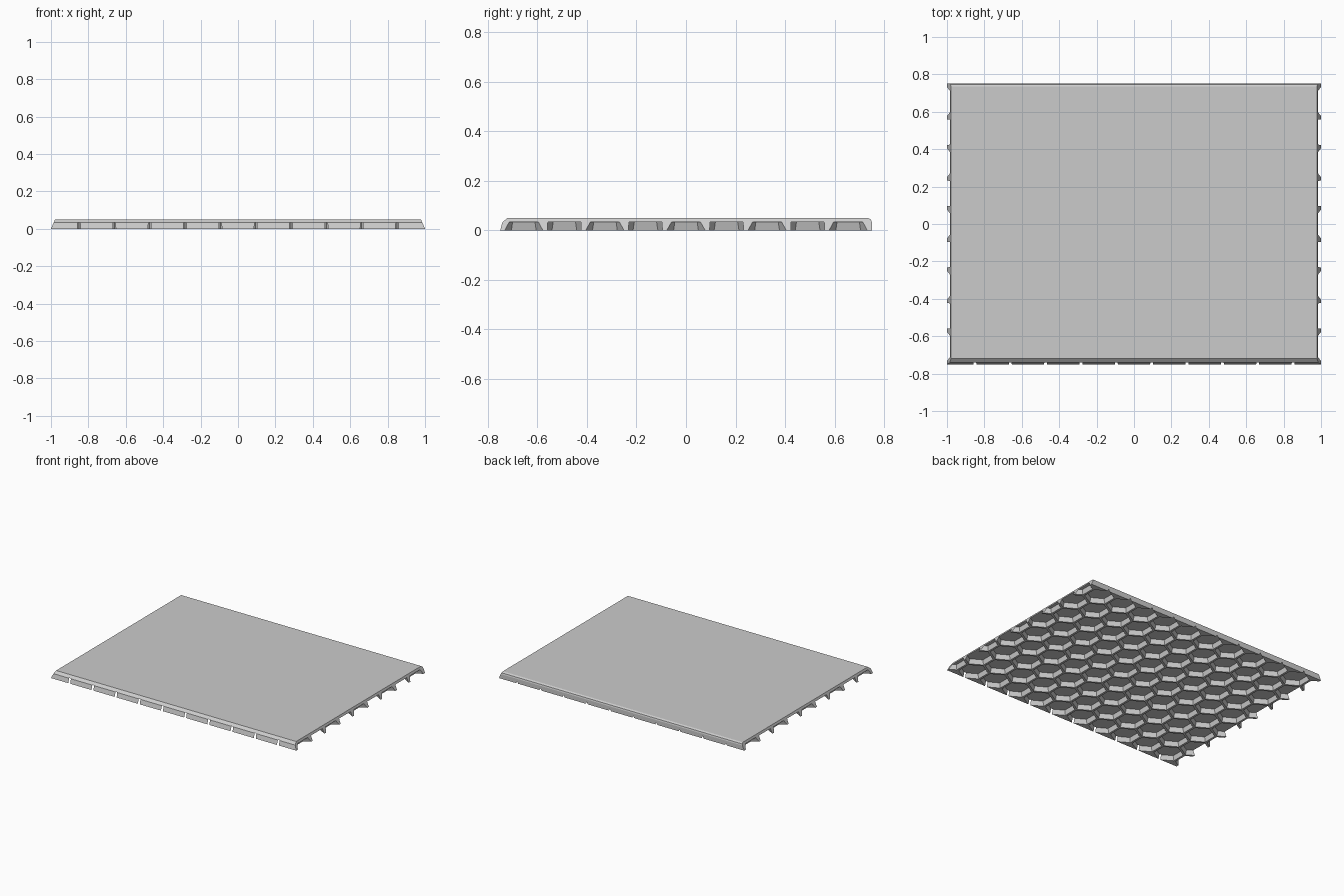
import bpy, bmesh, math

cube = bpy.data.objects.get("Cube")
if cube:
    bpy.data.objects.remove(cube, do_unlink=True)

HEIGHT = 0.05
POCKET_TOP = 0.034
PITCH_X = 0.189
PITCH_Y = PITCH_X * math.sqrt(3) / 2
R_TOP, R_BOTTOM = 0.09, 0.1


def material(name, value):
    mat = bpy.data.materials.new(name)
    mat.use_nodes = True
    colour = (value, value, value, 1)
    mat.diffuse_color = colour
    mat.node_tree.nodes["Principled BSDF"].inputs["Base Color"].default_value = colour
    return mat


def make_object(name, bm):
    bmesh.ops.recalc_face_normals(bm, faces=bm.faces)
    mesh = bpy.data.meshes.new(name)
    bm.to_mesh(mesh)
    bm.free()
    obj = bpy.data.objects.new(name, mesh)
    bpy.context.collection.objects.link(obj)
    return obj


def loft(bm, first, second):
    """Close a solid between two matching loops of points."""
    a = [bm.verts.new(p) for p in first]
    b = [bm.verts.new(p) for p in second]
    bm.faces.new(a)
    bm.faces.new(b)
    for i in range(len(a)):
        j = (i + 1) % len(a)
        bm.faces.new((a[i], a[j], b[j], b[i]))


def hexagon(x, y, z, radius):
    angles = [math.pi / 6 + i * math.pi / 3 for i in range(6)]
    return [(x + radius * math.cos(t), y + radius * math.sin(t), z) for t in angles]


# Panel: sloped front lip, rounded back edge and leaning ends
profile = [(-0.75, 0), (-0.741, 0.033), (-0.72, HEIGHT),
           (0.735, HEIGHT), (0.747, 0.043), (0.75, 0.033), (0.75, 0)]
bm = bmesh.new()
ends = [[(s * (1 - 0.022 * z / HEIGHT), y, z) for y, z in profile] for s in (-1, 1)]
loft(bm, *ends)
panel = make_object("honeycomb_panel", bm)
panel.data.materials.append(material("light grey", 0.6))

# Staggered hexagonal pockets in the underside
bm = bmesh.new()
for row in range(-4, 5):
    shift = 0.5 if row % 2 == 0 else 0
    for col in range(-6, 6 if shift else 7):
        x, y = (col + shift) * PITCH_X, row * PITCH_Y
        if abs(x) < 1.08:
            loft(bm, hexagon(x, y, POCKET_TOP, R_TOP),
                 hexagon(x, y, -POCKET_TOP, 2 * R_BOTTOM - R_TOP))
cutter = make_object("pocket_cutter", bm)
cutter.hide_render = True

cut = panel.modifiers.new("pockets", "BOOLEAN")
cut.operation = "DIFFERENCE"
cut.solver = "EXACT"
cut.object = cutter
bpy.context.view_layer.objects.active = panel
panel.select_set(True)
bpy.ops.object.modifier_apply(modifier=cut.name)
bpy.data.objects.remove(cutter, do_unlink=True)
